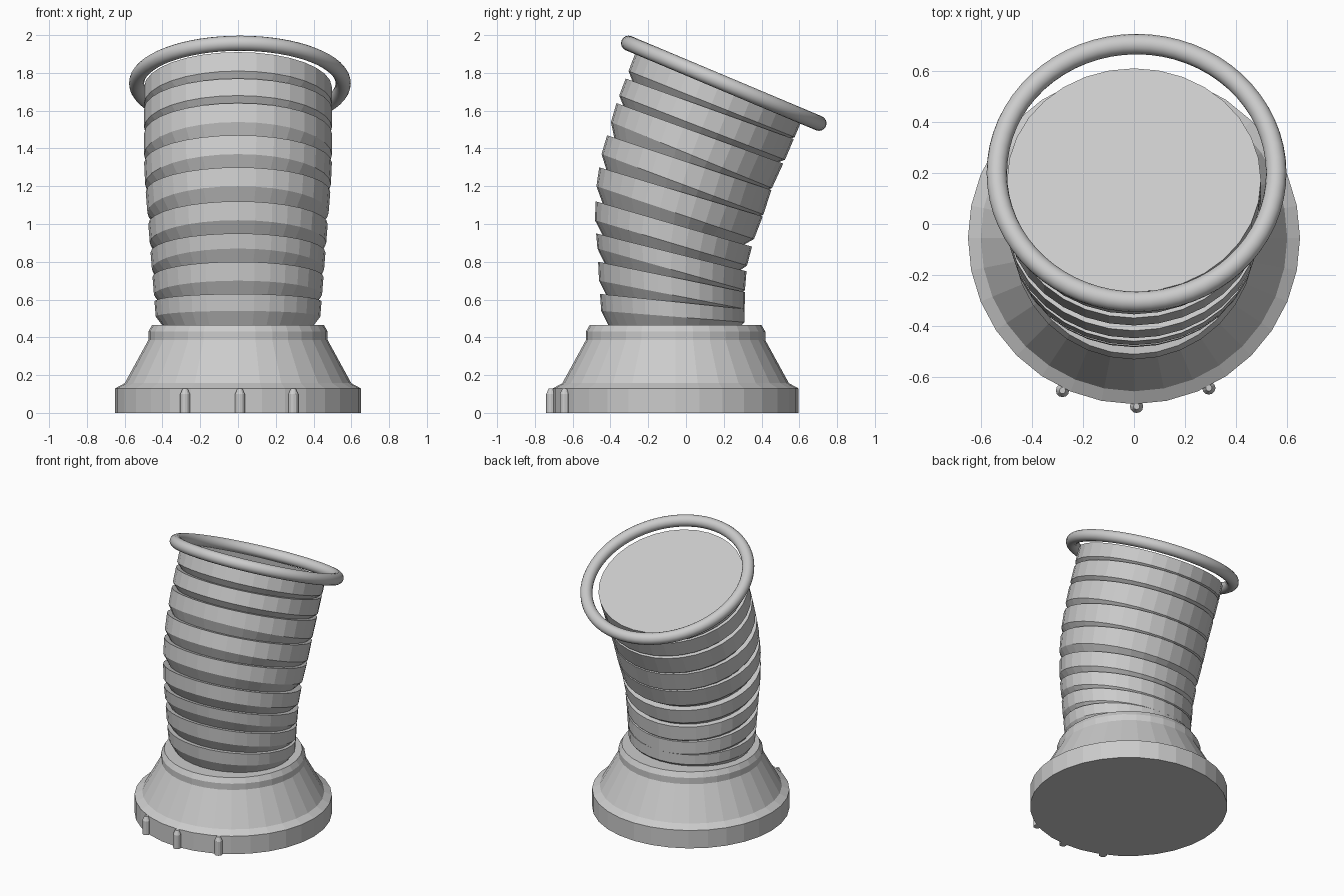
import bpy
import bmesh
from math import cos, sin, tau, radians
from mathutils import Vector

SIDES = 32

default_cube = bpy.data.objects.get("Cube")
if default_cube:
    bpy.data.objects.remove(default_cube, do_unlink=True)


def loft(name, loops):
    """Skin a list of point loops into a closed, capped solid."""
    bm = bmesh.new()
    rows = [[bm.verts.new(p) for p in loop] for loop in loops]
    for low, high in zip(rows, rows[1:]):
        count = len(low)
        for i in range(count):
            j = (i + 1) % count
            bm.faces.new((low[i], low[j], high[j], high[i]))
    bm.faces.new(rows[0])
    bm.faces.new(rows[-1])
    bmesh.ops.recalc_face_normals(bm, faces=bm.faces)
    mesh = bpy.data.meshes.new(name)
    bm.to_mesh(mesh)
    bm.free()
    obj = bpy.data.objects.new(name, mesh)
    bpy.context.collection.objects.link(obj)
    return obj


def ellipse(center, axis_a, axis_b, sides=SIDES):
    steps = [tau * i / sides for i in range(sides)]
    return [center + axis_a * cos(a) + axis_b * sin(a) for a in steps]


def lathe(name, center, profile, sides=SIDES):
    """Turn a (radius, height) profile around a vertical axis."""
    loops = []
    for radius, height in profile:
        middle = Vector((center[0], center[1], height))
        loops.append(ellipse(middle, Vector((radius, 0, 0)), Vector((0, radius, 0)), sides))
    return loft(name, loops)


def side_point(curve, z):
    """Point on a side outline of the bent tube at the given height."""
    for (z0, y0), (z1, y1) in zip(curve, curve[1:]):
        if z <= z1:
            break
    y = y0 + (y1 - y0) * (z - z0) / (z1 - z0)
    return Vector((0, y, z))


def tilted_loop(front, back, scale=1.0):
    """Slanted ellipse spanning a front point and a back point."""
    center = (front + back) / 2
    width = min(0.497, 0.435 + 0.08 * (center.z - 0.5))
    return ellipse(center, Vector((width * scale, 0, 0)), (back - front) / 2 * scale)


# Flared base with a stepped foot and a collar
lathe("base", (0, -0.055), [
    (0.65, 0), (0.65, 0.13), (0.60, 0.157), (0.475, 0.385),
    (0.475, 0.43), (0.455, 0.465)])

# Three small pointed pegs on the front of the foot
for label, x, y in (("right", -0.28, -0.652), ("middle", 0.01, -0.714), ("left", 0.293, -0.642)):
    lathe(label + "_peg", (x, y), [(0.026, 0), (0.026, 0.1), (0.012, 0.13)], 12)

# Outlines of the bent tube, as (height, depth)
front_curve = [(0.49, -0.445), (0.69, -0.46), (0.86, -0.468), (1.02, -0.482),
               (1.19, -0.476), (1.36, -0.45), (1.65, -0.365), (1.9, -0.27)]
back_curve = [(0.5, 0.31), (0.65, 0.312), (0.78, 0.323), (0.92, 0.36),
              (1.05, 0.41), (1.19, 0.455), (1.34, 0.524), (1.53, 0.605)]

# Ring heights from bottom to top: wall top and wall bottom on each side
front_tops = [0.63, 0.80, 0.95, 1.12, 1.30, 1.47, 1.64, 1.77, 1.91]
front_bottoms = [0.54, 0.70, 0.87, 1.02, 1.20, 1.37, 1.54, 1.68, 1.81]
back_tops = [0.55, 0.64, 0.75, 0.88, 1.04, 1.18, 1.32, 1.45, 1.54]
back_bottoms = [0.48, 0.55, 0.65, 0.78, 0.92, 1.05, 1.19, 1.34, 1.46]

# Overlapping rings, each a straight wall with an undercut below
next_top = 0.46
for i, (ft, fb, bt, bb) in enumerate(zip(front_tops, front_bottoms, back_tops, back_bottoms)):
    undercut = tilted_loop(side_point(front_curve, next_top - 0.01),
                           side_point(back_curve, bb - 0.04), 0.9)
    wall_bottom = tilted_loop(side_point(front_curve, fb), side_point(back_curve, bb))
    wall_top = tilted_loop(side_point(front_curve, ft), side_point(back_curve, bt))
    loft("tube_ring_%d" % (i + 1), [undercut, wall_bottom, wall_top])
    next_top = ft

# Round rim tilted over the mouth
bpy.ops.mesh.primitive_torus_add(
    major_radius=0.547, minor_radius=0.04, major_segments=64, minor_segments=16,
    location=(0.01, 0.2, 1.745), rotation=(radians(-22.8), 0, 0))
rim = bpy.context.object
rim.name = "rim"
bpy.ops.object.shade_smooth()
